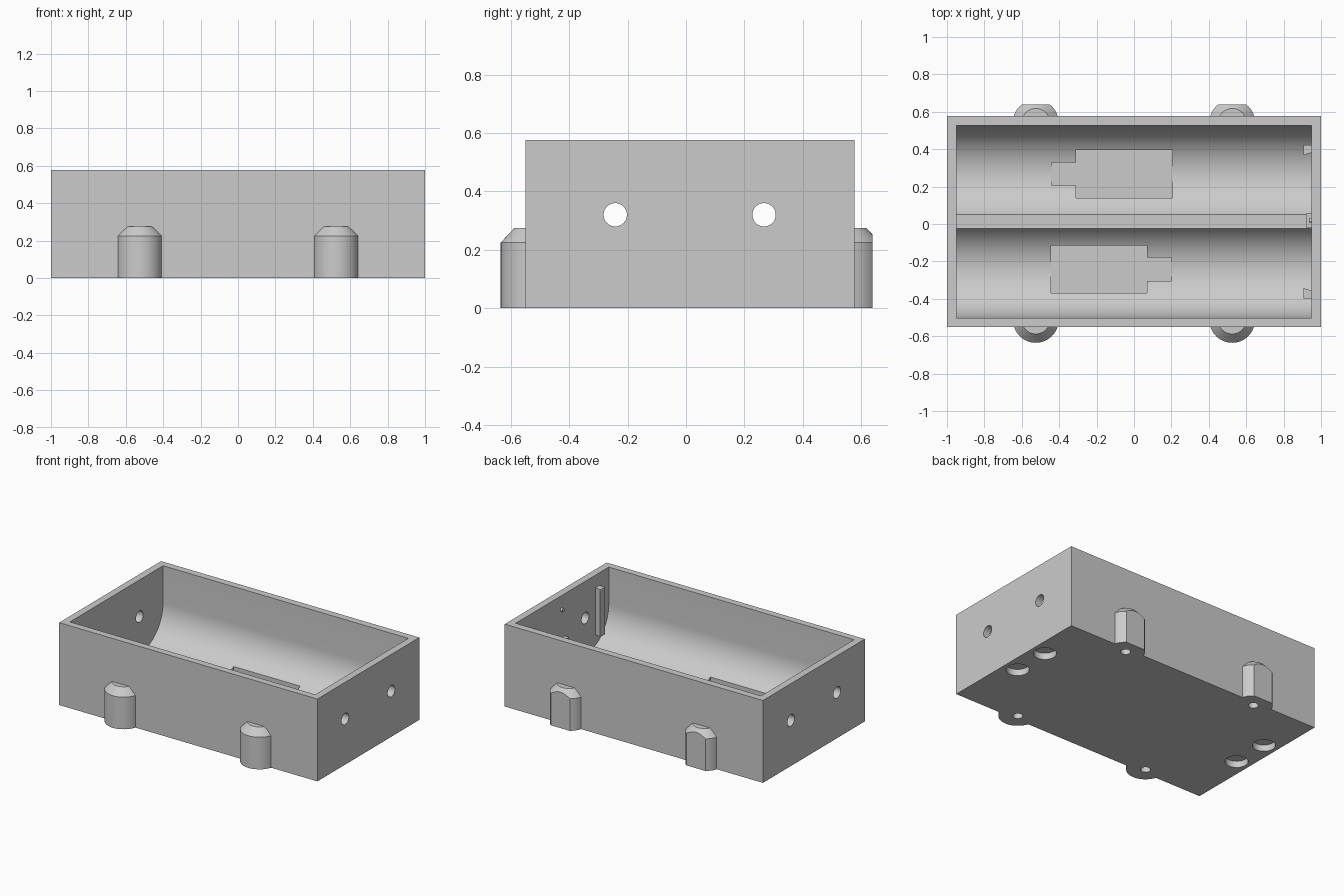
import bpy, bmesh, math
from mathutils import Matrix, Vector

cube = bpy.data.objects.get("Cube")
if cube:
    bpy.data.objects.remove(cube, do_unlink=True)

grey = bpy.data.materials.new("light_grey")
grey.use_nodes = True
grey.diffuse_color = (0.6, 0.6, 0.6, 1)
grey.node_tree.nodes["Principled BSDF"].inputs["Base Color"].default_value = (0.6, 0.6, 0.6, 1)


def finish(name, bm):
    bmesh.ops.recalc_face_normals(bm, faces=bm.faces)
    mesh = bpy.data.meshes.new(name)
    bm.to_mesh(mesh)
    bm.free()
    mesh.materials.append(grey)
    ob = bpy.data.objects.new(name, mesh)
    bpy.context.collection.objects.link(ob)
    return ob


def box(name, x, y, z):
    """Box from (low, high) ranges."""
    bm = bmesh.new()
    bmesh.ops.create_cube(bm, size=1)
    for v in bm.verts:
        v.co = [r[0] if c < 0 else r[1] for c, r in zip(v.co, (x, y, z))]
    return finish(name, bm)


def prism(name, points, direction):
    """Extrude a flat outline along a direction."""
    bm = bmesh.new()
    face = bm.faces.new([bm.verts.new(p) for p in points])
    ext = bmesh.ops.extrude_face_region(bm, geom=[face])
    verts = [g for g in ext["geom"] if isinstance(g, bmesh.types.BMVert)]
    bmesh.ops.translate(bm, verts=verts, vec=Vector(direction))
    return finish(name, bm)


def rod(name, centre, r1, r2, length, axis="Z", sides=48):
    bm = bmesh.new()
    turn = Matrix.Rotation(math.pi / 2, 4, "Y") if axis == "X" else Matrix()
    bmesh.ops.create_cone(bm, cap_ends=True, segments=sides, radius1=r1, radius2=r2,
                          depth=length, matrix=Matrix.Translation(centre) @ turn)
    return finish(name, bm)


def combine(target, tool, operation):
    """Apply a boolean and remove the tool."""
    tool.hide_render = True
    mod = target.modifiers.new("boolean", "BOOLEAN")
    mod.operation, mod.solver, mod.object = operation, "EXACT", tool
    bpy.context.view_layer.objects.active = target
    bpy.ops.object.modifier_apply(modifier=mod.name)
    bpy.data.objects.remove(tool, do_unlink=True)


MID, OFF, R, ZC = 0.0125, 0.255, 0.26, 0.32   # trough layout
BOSS_X, BOSS_Y = 0.525, (-0.513, 0.543)

# Outer block
case = box("battery_case", (-1, 1), (-0.55, 0.577), (0, 0.577))

# Screw bosses with chamfered tops; the back pair is flattened
for x in (-BOSS_X, BOSS_X):
    for y in BOSS_Y:
        boss = rod("boss", (x, y, 0.1125), 0.122, 0.122, 0.225)
        combine(boss, rod("boss_top", (x, y, 0.25), 0.122, 0.075, 0.05), "UNION")
        if y > 0:
            combine(boss, box("flat_cut", (x - 0.2, x + 0.2), (0.64, 0.8), (-0.1, 0.4)), "DIFFERENCE")
        combine(case, boss, "UNION")

# Two round-bottomed troughs with a low flat divider between them
start = math.acos((OFF - 0.0375) / R)
half = [(OFF + R, 0.8)]
steps = 40
for i in range(steps + 1):
    a = -(math.pi - start) * i / steps
    half.append((OFF + R * math.cos(a), ZC + R * math.sin(a)))
outline = half + [(-y, z) for y, z in reversed(half)]
combine(case, prism("trough_cut", [(-0.95, MID + y, z) for y, z in outline], (1.9, 0, 0)), "DIFFERENCE")

# Recessed cell symbols in the trough floors, turned opposite ways
for side in (1, -1):
    y, x = MID + side * OFF, -0.12
    for a, b, w in ((-0.19, 0.325, 0.1275), (-0.32, -0.15, 0.0625)):
        ends = sorted((x + side * a, x + side * b))
        combine(case, box("symbol_cut", ends, (y - w, y + w), (0.055, 0.3)), "DIFFERENCE")

# Wire holes through both end walls
for side in (1, -1):
    combine(case, rod("wire_hole", (0, MID + side * OFF, ZC), 0.04, 0.04, 2.2, "X"), "DIFFERENCE")

# Screw holes under the bosses and wide blind pockets under the ends
for x in (-1, 1):
    for y in BOSS_Y:
        combine(case, rod("screw_hole", (x * BOSS_X, y, 0.08), 0.032, 0.032, 0.2, sides=24), "DIFFERENCE")
    for y in (0.2, -0.067):
        combine(case, rod("pocket", (x * 0.9, y, 0), 0.073, 0.073, 0.09), "DIFFERENCE")

# Tapered contact ribs on the inner end wall
for side in (1, -1):
    rib = [(0.955, 0.41), (0.905, 0.41), (0.905, 0.355), (0.955, 0.37)]
    prism("contact_rib", [(x, MID + side * y, 0.16) for x, y in rib], (0, 0, 0.33))

# Small block at the end of the divider, and a tiny peg above it
box("divider_block", (0.92, 0.955), (-0.02, 0.055), (0.17, 0.28))
rod("peg", (0.945, 0.02, 0.48), 0.012, 0.012, 0.02, "X", 16)

# Smooth the round surfaces, keep the edges crisp
bpy.ops.object.select_all(action="DESELECT")
case.select_set(True)
bpy.context.view_layer.objects.active = case
bpy.ops.object.shade_smooth_by_angle(angle=math.radians(25))
